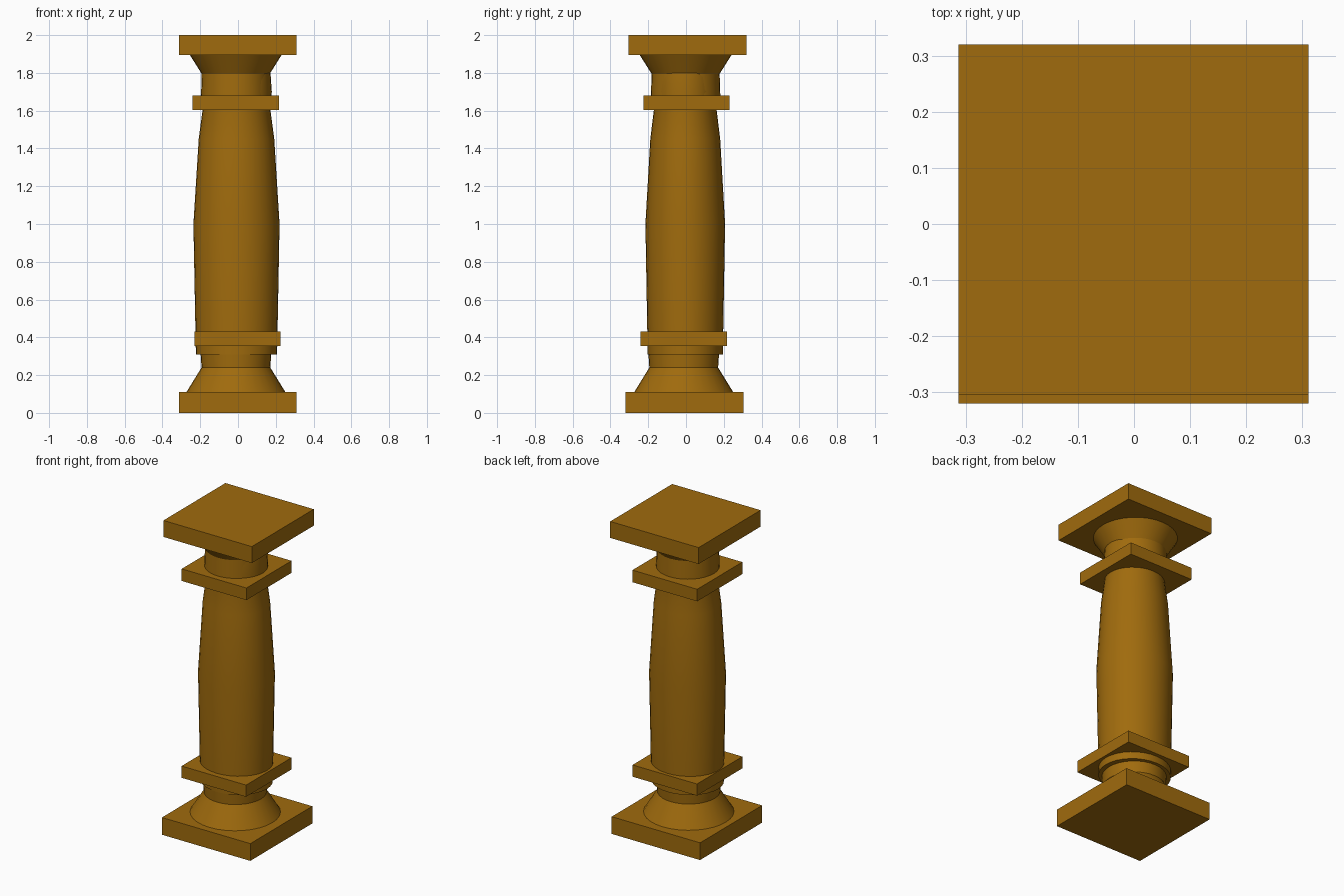
import bpy, bmesh, math

if "Cube" in bpy.data.objects:
    bpy.data.objects.remove(bpy.data.objects["Cube"], do_unlink=True)

ochre = bpy.data.materials.new("ochre_stone")
ochre.use_nodes = True
colour = (0.35, 0.147, 0.004, 1)
ochre.diffuse_color = colour
shader = ochre.node_tree.nodes["Principled BSDF"]
shader.inputs["Base Color"].default_value = colour
shader.inputs["Roughness"].default_value = 0.8


def add_object(name, bm):
    bmesh.ops.recalc_face_normals(bm, faces=bm.faces[:])
    mesh = bpy.data.meshes.new(name)
    bm.to_mesh(mesh)
    bm.free()
    mesh.materials.append(ochre)
    obj = bpy.data.objects.new(name, mesh)
    bpy.context.collection.objects.link(obj)
    return obj


def slab(name, x, y, z):
    """Box spanning the given (low, high) range on each axis."""
    bm = bmesh.new()
    bmesh.ops.create_cube(bm, size=1)
    for v in bm.verts:
        for i, (low, high) in enumerate((x, y, z)):
            v.co[i] = low if v.co[i] < 0 else high
    return add_object(name, bm)


def turned(name, profile, centre, squash=1.0, sides=32):
    """Closed lathe of (radius, height) points, optionally flattened in y."""
    bm = bmesh.new()
    rings = []
    for r, z in profile:
        ring = []
        for i in range(sides):
            a = math.tau * i / sides
            ring.append(bm.verts.new((centre[0] + r * math.cos(a),
                                      centre[1] + r * squash * math.sin(a), z)))
        rings.append(ring)
    for low, high in zip(rings, rings[1:]):
        for i in range(sides):
            j = (i + 1) % sides
            bm.faces.new((low[i], low[j], high[j], high[i]))
    bm.faces.new(rings[0][::-1])
    bm.faces.new(rings[-1])
    obj = add_object(name, bm)
    bpy.ops.object.select_all(action='DESELECT')
    obj.select_set(True)
    bpy.context.view_layer.objects.active = obj
    bpy.ops.object.shade_smooth_by_angle(angle=math.radians(30))
    return obj


# Square plinth and top slab
slab("plinth", (-0.313, 0.311), (-0.32, 0.305), (0, 0.11))
slab("top_slab", (-0.313, 0.311), (-0.305, 0.32), (1.895, 2))

# Square collars around the shaft
slab("lower_collar", (-0.23, 0.225), (-0.24, 0.218), (0.355, 0.43))
slab("upper_collar", (-0.24, 0.217), (-0.225, 0.23), (1.603, 1.68))

# Flared foot and capital
turned("flared_foot", [(0.262, 0.11), (0.182, 0.24), (0.19, 0.36)], (-0.011, -0.012))
turned("flared_capital", [(0.185, 1.64), (0.18, 1.795), (0.243, 1.895)], (-0.012, -0.002))

# Swelling shaft, slightly oval
turned("shaft", [(0.215, 0.31), (0.228, 1.0), (0.2, 1.45), (0.18, 1.6), (0.187, 1.7), (0.18, 1.8)],
       (-0.008, -0.004), squash=0.925)
